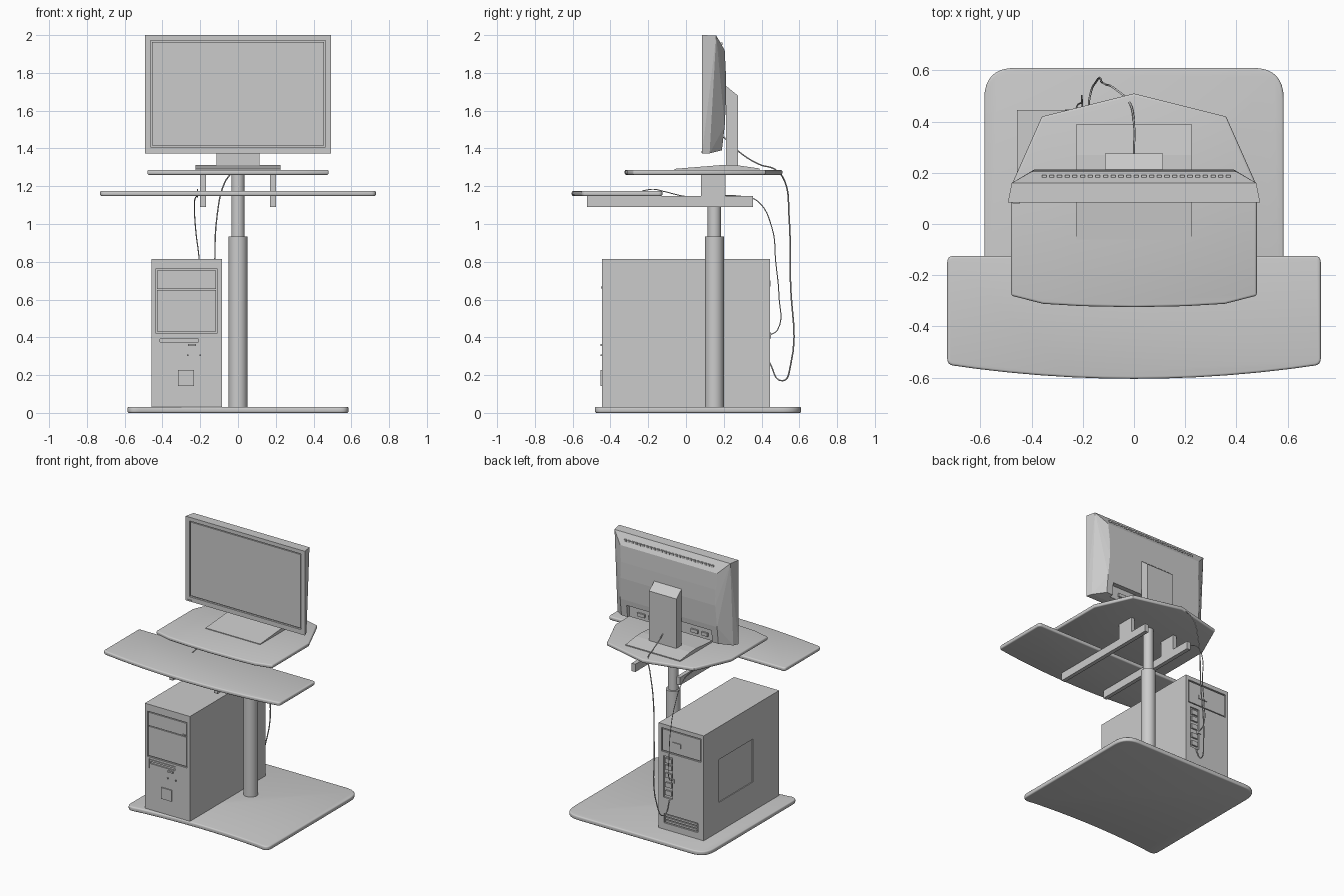
import bpy, bmesh, math
from mathutils import Vector
from itertools import product

if "Cube" in bpy.data.objects:
    bpy.data.objects.remove(bpy.data.objects["Cube"])


def finish(name, bm):
    bmesh.ops.recalc_face_normals(bm, faces=bm.faces)
    me = bpy.data.meshes.new(name)
    bm.to_mesh(me)
    bm.free()
    ob = bpy.data.objects.new(name, me)
    bpy.context.collection.objects.link(ob)
    return ob


def hull(name, pts):
    bm = bmesh.new()
    for p in pts:
        bm.verts.new(p)
    res = bmesh.ops.convex_hull(bm, input=bm.verts)
    loose = [v for v in bm.verts if not v.link_faces]
    bmesh.ops.delete(bm, geom=loose, context='VERTS')
    bmesh.ops.dissolve_limit(bm, angle_limit=math.radians(1), verts=bm.verts, edges=bm.edges)
    return finish(name, bm)


def boxes(name, items):
    """One object from (x0, x1, y0, y1, z0, z1) boxes."""
    bm = bmesh.new()
    for x0, x1, y0, y1, z0, z1 in items:
        vs = bmesh.ops.create_cube(bm, size=1)['verts']
        for v in vs:
            v.co = Vector(((x0 + x1) / 2 + v.co.x * (x1 - x0),
                           (y0 + y1) / 2 + v.co.y * (y1 - y0),
                           (z0 + z1) / 2 + v.co.z * (z1 - z0)))
    return finish(name, bm)


def apply_mods(ob):
    dg = bpy.context.evaluated_depsgraph_get()
    me = bpy.data.meshes.new_from_object(ob.evaluated_get(dg))
    ob.modifiers.clear()
    ob.data = me


def carve(ob, items):
    cutter = boxes("cutter", items)
    m = ob.modifiers.new("cut", 'BOOLEAN')
    m.operation, m.solver, m.object = 'DIFFERENCE', 'EXACT', cutter
    apply_mods(ob)
    bpy.data.objects.remove(cutter)


def smooth(ob, deg=35):
    bpy.ops.object.select_all(action='DESELECT')
    bpy.context.view_layer.objects.active = ob
    ob.select_set(True)
    bpy.ops.object.shade_smooth_by_angle(angle=math.radians(deg))


def plate(name, half, z0, z1):
    """Flat board from a right-half outline of (x, y, corner radius), mirrored in x."""
    pts = half + [(-x, y, r) for x, y, r in reversed(half) if x > 0]
    out = []
    for i, (x, y, r) in enumerate(pts):
        p = Vector((x, y))
        if r == 0:
            out.append(p)
            continue
        a = p + (Vector(pts[i - 1][:2]) - p).normalized() * r
        b = p + (Vector(pts[(i + 1) % len(pts)][:2]) - p).normalized() * r
        for k in range(9):
            t = k / 8
            out.append(a * (1 - t) ** 2 + p * 2 * t * (1 - t) + b * t * t)
    bm = bmesh.new()
    f = bm.faces.new([bm.verts.new((p.x, p.y, z0)) for p in out])
    ext = bmesh.ops.extrude_face_region(bm, geom=[f])['geom']
    for v in ext:
        if isinstance(v, bmesh.types.BMVert):
            v.co.z = z1
    ob = finish(name, bm)
    m = ob.modifiers.new("soft_rim", 'BEVEL')
    m.width, m.segments, m.angle_limit = 0.009, 3, math.radians(60)
    apply_mods(ob)
    smooth(ob)
    return ob


def arc(y_mid, y_side, w, n=6):
    """Shallow bowed front edge, from the centre out to just before x = w."""
    return [(w * k / n, y_mid + (y_side - y_mid) * (k / n) ** 2, 0) for k in range(n)]


def tube(name, r, z0, z1):
    bpy.ops.mesh.primitive_cylinder_add(vertices=32, radius=r, depth=z1 - z0,
                                        location=(0, 0.15, (z0 + z1) / 2))
    ob = bpy.context.object
    ob.name = name
    smooth(ob)


def cable(name, pts, r=0.004):
    cu = bpy.data.curves.new(name, 'CURVE')
    cu.dimensions, cu.bevel_depth, cu.bevel_resolution = '3D', r, 1
    cu.resolution_u, cu.use_fill_caps = 6, True
    sp = cu.splines.new('BEZIER')
    sp.bezier_points.add(len(pts) - 1)
    for bp, p in zip(sp.bezier_points, pts):
        bp.co = p
        bp.handle_left_type = bp.handle_right_type = 'AUTO'
    bpy.context.collection.objects.link(bpy.data.objects.new(name, cu))


# Floor plate, keyboard tray and monitor shelf
plate("floor_plate", arc(-0.45, -0.485, 0.585) + [(0.585, -0.49, 0.06), (0.585, 0.61, 0.12)], 0, 0.032)
plate("keyboard_tray", arc(-0.605, -0.55, 0.73) + [(0.73, -0.55, 0.025), (0.73, -0.125, 0.025)], 1.148, 1.176)
plate("monitor_shelf", [(0, -0.325, 0), (0.2, -0.321, 0), (0.355, -0.312, 0), (0.48, -0.28, 0),
                        (0.48, 0.15, 0), (0.36, 0.42, 0), (0, 0.51, 0)], 1.26, 1.287)

# Telescopic column and the arms carrying the tray
tube("column_lower", 0.05, 0.03, 0.935)
tube("column_upper", 0.035, 0.93, 1.262)
for side, s in (("left", -1), ("right", 1)):
    x0, x1 = sorted((s * 0.17, s * 0.20))
    boxes(side + "_tray_arm", [(x0, x1, -0.525, 0.355, 1.09, 1.148)])
    boxes(side + "_arm_hanger", [(x0, x1, 0.08, 0.21, 1.14, 1.262)])

# Monitor stand
hull("stand_foot", [(s * 0.225, y, z) for s in (-1, 1) for y, z in
                    ((-0.06, 1.286), (0.39, 1.286), (-0.06, 1.292), (0.2, 1.313), (0.27, 1.311), (0.39, 1.294))])
hull("stand_stem", [(s * 0.113, y, z) for s in (-1, 1) for y, z in
                    ((0.213, 1.3), (0.275, 1.3), (0.275, 1.68), (0.213, 1.73))])

# Monitor housing: front rectangle, shoulder ring and bulged back
housing = hull("monitor_housing", [(s * x, y, z) for s in (-1, 1) for x, y, z in (
    (0.493, 0.085, 1.372), (0.493, 0.085, 2.0), (0.478, 0.125, 1.374), (0.478, 0.16, 1.998),
    (0.40, 0.19, 1.39), (0.40, 0.205, 1.92), (0.39, 0.213, 1.68), (0.39, 0.211, 1.8), (0.40, 0.205, 1.52))])
carve(housing, [(-0.462, 0.462, 0.05, 0.099, 1.407, 1.972)])
carve(housing, [(-0.35, 0.35, 0.165, 0.3, 1.30, 1.48)])
boxes("screen", [(-0.454, 0.454, 0.089, 0.105, 1.415, 1.964)])
boxes("power_light", [(-0.475, -0.445, 0.080, 0.09, 1.378, 1.384)])

# Vent row on the sloped back and ports in the recess
boxes("monitor_vents", [(-0.36 + k * 0.03, -0.342 + k * 0.03, 0.17, 0.192, 1.947, 1.962) for k in range(25)])
boxes("monitor_ports", [(x, x + w, 0.16, 0.178, 1.41, 1.435) for x, w in
                        ((-0.3, 0.05), (-0.22, 0.06), (0.15, 0.04), (0.22, 0.06))])

# Computer tower with carved bays, slots and side panel
Y0, Y1 = -0.445, 0.445
tower = boxes("computer_tower", [(-0.458, -0.085, Y0, Y1, 0.032, 0.815)])
carve(tower, [
    (-0.436, -0.108, -0.5, Y0 + 0.012, 0.424, 0.762),
    (-0.412, -0.210, -0.5, Y0 + 0.01, 0.376, 0.392),
    (-0.423, -0.417, -0.5, Y0 + 0.006, 0.34, 0.412),
    (-0.410, -0.200, -0.5, Y0 + 0.006, 0.405, 0.411),
    (-0.5, -0.452, -0.135, 0.267, 0.25, 0.57)])
carve(tower, [
    (-0.436, -0.108, Y1 - 0.012, 0.5, 0.61, 0.785),
    (-0.200, -0.125, Y1 - 0.012, 0.5, 0.27, 0.58),
    (-0.410, -0.130, Y1 - 0.012, 0.5, 0.08, 0.15)])
boxes("drive_bay_covers", [(-0.428, -0.116, Y0 + 0.003, Y0 + 0.02, a, b) for a, b in ((0.432, 0.650), (0.656, 0.754))])
boxes("front_buttons", [(-0.145, -0.123, Y0 - 0.004, Y0 + 0.01, 0.658, 0.668),
                        (-0.265, -0.222, Y0 - 0.008, Y0 + 0.01, 0.354, 0.366),
                        (-0.205, -0.197, Y0 - 0.008, Y0 + 0.01, 0.302, 0.310),
                        (-0.270, -0.262, Y0 - 0.008, Y0 + 0.01, 0.302, 0.310)])
boxes("front_badge_plate", [(-0.318, -0.232, Y0 - 0.008, Y0 + 0.01, 0.142, 0.226)])

# Rear of the tower: power supply, socket panel and expansion slots
boxes("power_supply_panel", [(-0.428, -0.116, Y1 - 0.02, Y1 - 0.003, 0.618, 0.777)])
boxes("power_supply_socket", [(-0.27, -0.20, Y1 - 0.01, Y1 + 0.003, 0.67, 0.70)])
boxes("rear_ports", [(-0.19, -0.14, Y1 - 0.02, Y1, z, z + 0.035) for z in (0.29, 0.35, 0.42, 0.48, 0.53)]
      + [(-0.215, -0.19, Y1 - 0.02, Y1 + 0.004, 0.395, 0.425)])
boxes("expansion_slots", [(-0.40, -0.14, Y1 - 0.02, Y1 - 0.004, z, z + 0.014) for z in (0.086, 0.107, 0.128)])

# Cables
cable("monitor_cable", [(0, 0.2, 1.46), (0, 0.29, 1.375), (0, 0.39, 1.315), (-0.015, 0.47, 1.29),
                        (-0.07, 0.525, 1.22), (-0.11, 0.545, 1.05), (-0.125, 0.553, 0.7),
                        (-0.15, 0.553, 0.25), (-0.17, 0.51, 0.17), (-0.175, 0.44, 0.27)])
cable("keyboard_cable", [(-0.215, -0.23, 1.176), (-0.215, -0.17, 1.184), (-0.215, -0.115, 1.172),
                         (-0.215, 0.0, 1.146), (-0.22, 0.3, 1.146), (-0.23, 0.38, 1.12), (-0.225, 0.455, 0.98),
                         (-0.205, 0.475, 0.8), (-0.205, 0.492, 0.62), (-0.203, 0.485, 0.44),
                         (-0.2, 0.44, 0.41)], 0.003)
